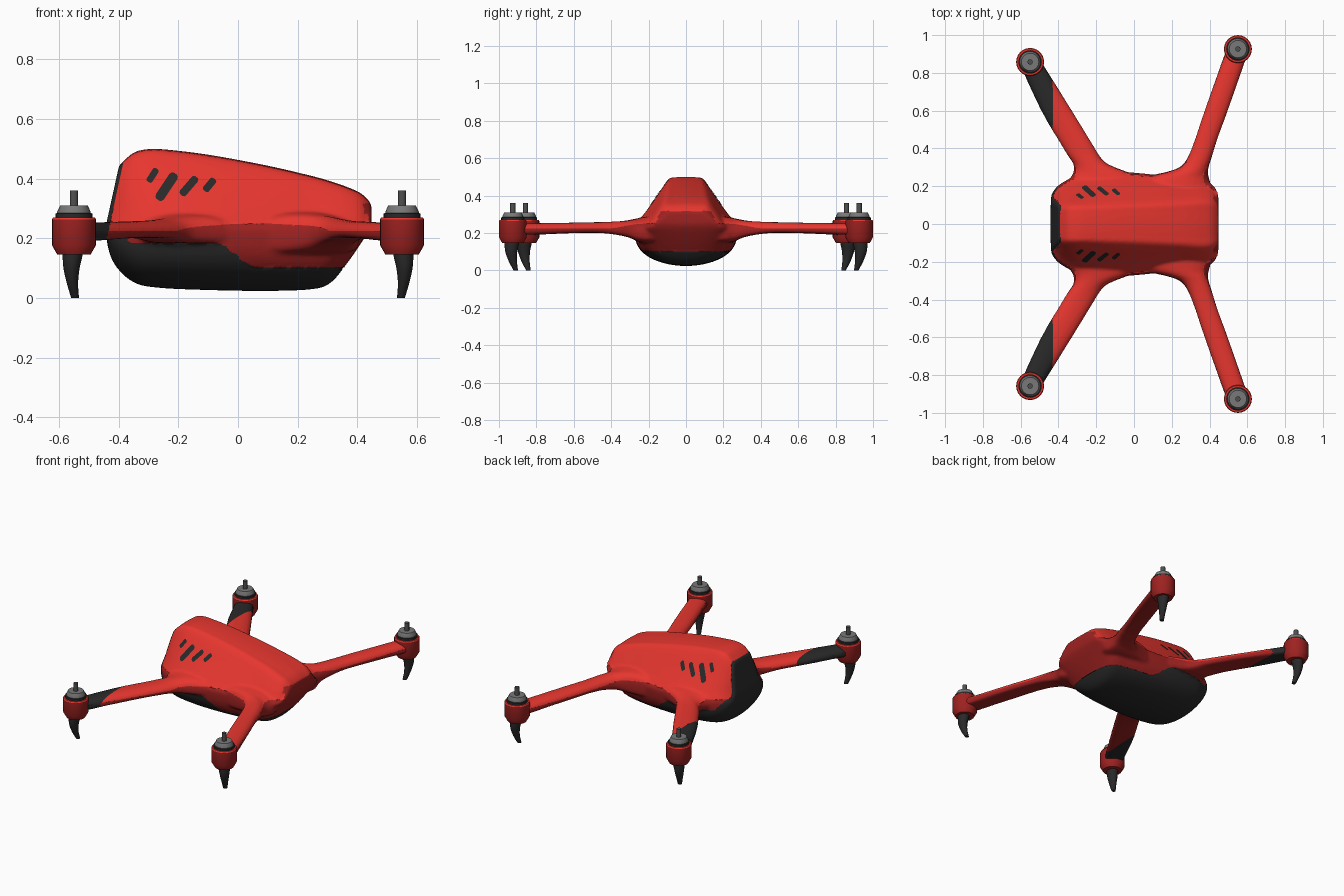
import bpy, bmesh, math
from mathutils import Vector
from mathutils.bvhtree import BVHTree

if "Cube" in bpy.data.objects:
    bpy.data.objects.remove(bpy.data.objects["Cube"])


def material(name, *rgb):
    m = bpy.data.materials.new(name)
    m.diffuse_color = (*rgb, 1)
    m.use_nodes = True
    m.node_tree.nodes["Principled BSDF"].inputs["Base Color"].default_value = m.diffuse_color
    return m


RED = material("red shell", 0.80, 0.037, 0.028)
DEEP = material("dark red", 0.34, 0.016, 0.015)
BLACK = material("black plastic", 0.022, 0.022, 0.022)
GREY = material("motor grey", 0.19, 0.19, 0.19)
DARK = material("shaft grey", 0.08, 0.08, 0.08)


def catmull(rows, n):
    """Smooth list of tuples running through all the given rows."""
    out = []
    for i in range(len(rows) - 1):
        p = [rows[max(0, min(len(rows) - 1, i + k))] for k in (-1, 0, 1, 2)]
        for s in range(n):
            t = s / n
            out.append(tuple(
                0.5 * (2 * b + (c - a) * t + (2 * a - 5 * b + 4 * c - d) * t * t
                       + (3 * b - a - 3 * c + d) * t ** 3)
                for a, b, c, d in zip(*p)))
    return out + [rows[-1]]


def skin(bm, rings, rule=None):
    """Skin closed rings with end caps; rule(ring) gives the material slot."""
    vs = [[bm.verts.new(p) for p in r] for r in rings]
    n = len(rings[0])
    faces = [bm.faces.new(vs[0]), bm.faces.new(vs[-1])]
    faces[1].material_index = rule(len(vs)) if rule else 0
    for i in range(len(vs) - 1):
        for k in range(n):
            q = (k + 1) % n
            f = bm.faces.new((vs[i][k], vs[i][q], vs[i + 1][q], vs[i + 1][k]))
            f.material_index = rule(i) if rule else 0
            faces.append(f)
    bmesh.ops.recalc_face_normals(bm, faces=faces)


def smooth(ob, angle):
    bpy.ops.object.select_all(action='DESELECT')
    ob.select_set(True)
    bpy.context.view_layer.objects.active = ob
    bpy.ops.object.shade_smooth_by_angle(angle=math.radians(angle))


def finish(name, bm, mats, angle=40):
    me = bpy.data.meshes.new(name)
    bm.to_mesh(me)
    bm.free()
    for m in mats:
        me.materials.append(m)
    ob = bpy.data.objects.new(name, me)
    bpy.context.collection.objects.link(ob)
    smooth(ob, angle)
    return ob


def lathe(name, x, y, profile, mats, n=24, rule=None):
    bm = bmesh.new()
    turn = [2 * math.pi * k / n for k in range(n)]
    skin(bm, [[(x + r * math.cos(a), y + r * math.sin(a), z) for a in turn] for r, z in profile], rule)
    finish(name, bm, mats, 30)


# Body: x, top z, bottom z, half width, top half width, lean of the section
BODY = [(-.437, .445, .25, .135, .087, .22), (-.422, .464, .19, .167, .092, .22),
        (-.387, .489, .115, .207, .097, .18), (-.33, .499, .054, .242, .1, .1),
        (-.26, .499, .035, .264, .1, .04), (-.1, .481, .027, .277, .105, 0),
        (.1, .444, .024, .262, .11, 0), (.25, .409, .03, .24, .115, 0),
        (.31, .392, .051, .235, .118, 0), (.36, .375, .109, .228, .12, 0),
        (.41, .353, .18, .212, .115, 0), (.44, .325, .23, .18, .1, 0),
        (.448, .308, .255, .145, .085, 0)]


def body_ring(x, T, B, W, tw, lean):
    M = max(.235, B + .02)
    h = T - M
    half = catmull([(0, T), (.6 * tw, T - .003), (tw, T - .07 * h),
                    (tw + .45 * (W - tw), M + .5 * h), (.86 * W, M + .2 * h), (W, M)], 4)
    for k in range(1, 13):
        z = B + (M - B) * (1 - k / 12) ** 2
        half.append((W * math.sqrt(1 - (1 - (z - B) / (M - B)) ** 3), z))
    full = half + [(-y, z) for y, z in half[-2:0:-1]]
    return [(x + lean * (z - .27), y, z) for y, z in full]


# Arms: y, inner x, outer x, top z, bottom z (flared where they meet the body)
FRONT_ARM = [(.12, -.02, .37, .30, .14), (.2, .0, .405, .29, .145), (.25, .07, .395, .281, .152),
             (.275, .17, .392, .275, .162), (.3, .24, .395, .269, .174), (.35, .283, .411, .264, .187),
             (.45, .323, .442, .259, .2), (.6, .373, .497, .256, .2), (.926, .489, .611, .251, .188)]
BACK_ARM = [(.12, .05, -.35, .30, .18), (.2, .03, -.36, .29, .182), (.265, -.02, -.325, .278, .184),
            (.3, -.1, -.318, .271, .185), (.325, -.15, -.325, .267, .187), (.36, -.181, -.349, .263, .193),
            (.42, -.218, -.386, .26, .2), (.6, -.328, -.492, .256, .2), (.858, -.489, -.611, .251, .188)]


def arm_ring(y, xi, xo, zt, zb, side):
    """Rounded on top, flatter below."""
    cx, cz, ring = (xi + xo) / 2, zb + .35 * (zt - zb), []
    for k in range(24):
        a = 2 * math.pi * k / 24
        c, s = math.cos(a), math.sin(a)
        e = .9 if s > 0 else .5
        z = (zt - cz if s > 0 else cz - zb) * math.copysign(abs(s) ** e, s)
        ring.append((cx + (xo - xi) / 2 * math.copysign(abs(c) ** e, c), side * y, cz + z))
    return ring


# Shell: body and arms fused and blended into one skin
bm = bmesh.new()
skin(bm, [body_ring(*s) for s in catmull(BODY, 5)])
for side in (1, -1):
    for arm in (FRONT_ARM, BACK_ARM):
        skin(bm, [arm_ring(*r, side) for r in catmull(arm, 4)])
shell = finish("body_shell", bm, [RED, DEEP, BLACK])
fuse = shell.modifiers.new("fuse", 'REMESH')
fuse.mode = 'VOXEL'
fuse.voxel_size = .0085
blend = shell.modifiers.new("blend", 'SMOOTH')
blend.factor = .5
blend.iterations = 7
for m in ("fuse", "blend"):
    bpy.ops.object.modifier_apply(modifier=m)


def seam(x):
    """Height of the line between red shell and black belly."""
    t = max(0, min(1, (x + .08) / .15))
    return .185 - .083 * t * t * (3 - 2 * t) + 1.2 * max(0, -.36 - x)


def waist(y):
    """Height below which the red turns dark; lower on the arms."""
    return .25 - .025 * max(0, min(1, (abs(y) - .25) / .15))


def tail(z):
    """x of the slanted edge of the black tail panel."""
    return -.425 + .22 * (z - .27)


# Colour the shell by region, with vertices snapped to the dividing lines
bm = bmesh.new()
bm.from_mesh(shell.data)
for v in bm.verts:
    p = v.co
    if abs(p.x - tail(p.z)) < .004 and .24 < p.z < .45:
        p.x = tail(p.z)
    elif abs(p.y) < .3 and abs(p.z - seam(p.x)) < .0043:
        p.z = seam(p.x)
    elif abs(p.z - waist(p.y)) < .0043 and abs(v.normal.z) < .8:
        p.z = waist(p.y)
bm.normal_update()
for f in bm.faces:
    c, n = f.calc_center_median(), f.normal
    if abs(c.y) < .3 and c.z < seam(c.x) or c.x < tail(c.z) and c.z < .452:
        f.material_index = 2
    elif c.z < waist(c.y) or n.x > .6 and c.x > .4 and c.z < .318 and abs(c.y) < .22:
        f.material_index = 1
    else:
        f.material_index = 0
tree = BVHTree.FromBMesh(bm)
bm.to_mesh(shell.data)
bm.free()
if len(shell.data.materials) < 3:
    shell.data.materials.clear()
    for m in (RED, DEEP, BLACK):
        shell.data.materials.append(m)
smooth(shell, 50)

# Side vents: thin plates projected on the body sides
VENTS = [(-.300, .388, -.272, .432, .011), (-.268, .328, -.210, .416, .016),
         (-.190, .344, -.139, .404, .013), (-.112, .358, -.079, .398, .012)]
for side in (1, -1):
    bm = bmesh.new()
    for x0, z0, x1, z1, w in VENTS:
        d = Vector((x1 - x0, z1 - z0)).normalized()
        rows = []
        for t in (0, .04, .12, .3, .5, .7, .88, .96, 1):
            ww = w * (.4 if t in (0, 1) else .8 if t in (.04, .96) else 1)
            row = []
            for s in (-1, -.5, 0, .5, 1):
                x = x0 + (x1 - x0) * t + d.y * ww * s
                z = z0 + (z1 - z0) * t - d.x * ww * s
                hit, nor, _, _ = tree.ray_cast(Vector((x, side, z)), Vector((0, -side, 0)))
                row.append(bm.verts.new(hit + nor * .003))
            rows.append(row)
        for a, b in zip(rows, rows[1:]):
            for k in range(4):
                f = [a[k], a[k + 1], b[k + 1], b[k]]
                bm.faces.new(f if side < 0 else f[::-1])
    finish("side_vents", bm, [BLACK])

# Motor pods, motors and landing legs at the arm ends
for label, mx, my in (("front", .55, .926), ("back", -.55, .858)):
    for side in (1, -1):
        y = side * my
        lathe(label + "_motor_pod", mx, y,
              [(.05, .146), (.056, .146), (.074, .178), (.074, .264), (.07, .27), (.05, .27)],
              [DEEP, RED], rule=lambda i: 1 if i >= 3 else 0)
        lathe(label + "_motor_base", mx, y, [(.062, .26), (.062, .283), (.058, .285)], [BLACK])
        lathe(label + "_motor_bell", mx, y,
              [(.056, .27), (.056, .29), (.046, .311), (.02, .311)], [GREY])
        lathe(label + "_motor_shaft", mx, y, [(.014, .30), (.014, .36)], [DARK], 16)
        # Curved leg, tip bent toward the body
        leg = catmull([(.16, .004, .004, .034, .04), (.14, .005, .006, .033, .038),
                       (.1, .008, .008, .027, .032), (.05, .005, .0, .019, .022),
                       (0, -.004, -.016, .013, .012)], 4)
        sx = math.copysign(1, mx)
        bm = bmesh.new()
        skin(bm, [[(mx + sx * ox + rx * math.cos(a * math.pi / 6),
                    y + side * oy + ry * math.sin(a * math.pi / 6), max(0, z)) for a in range(12)]
                  for z, ox, oy, rx, ry in leg])
        finish(label + "_leg", bm, [BLACK])
